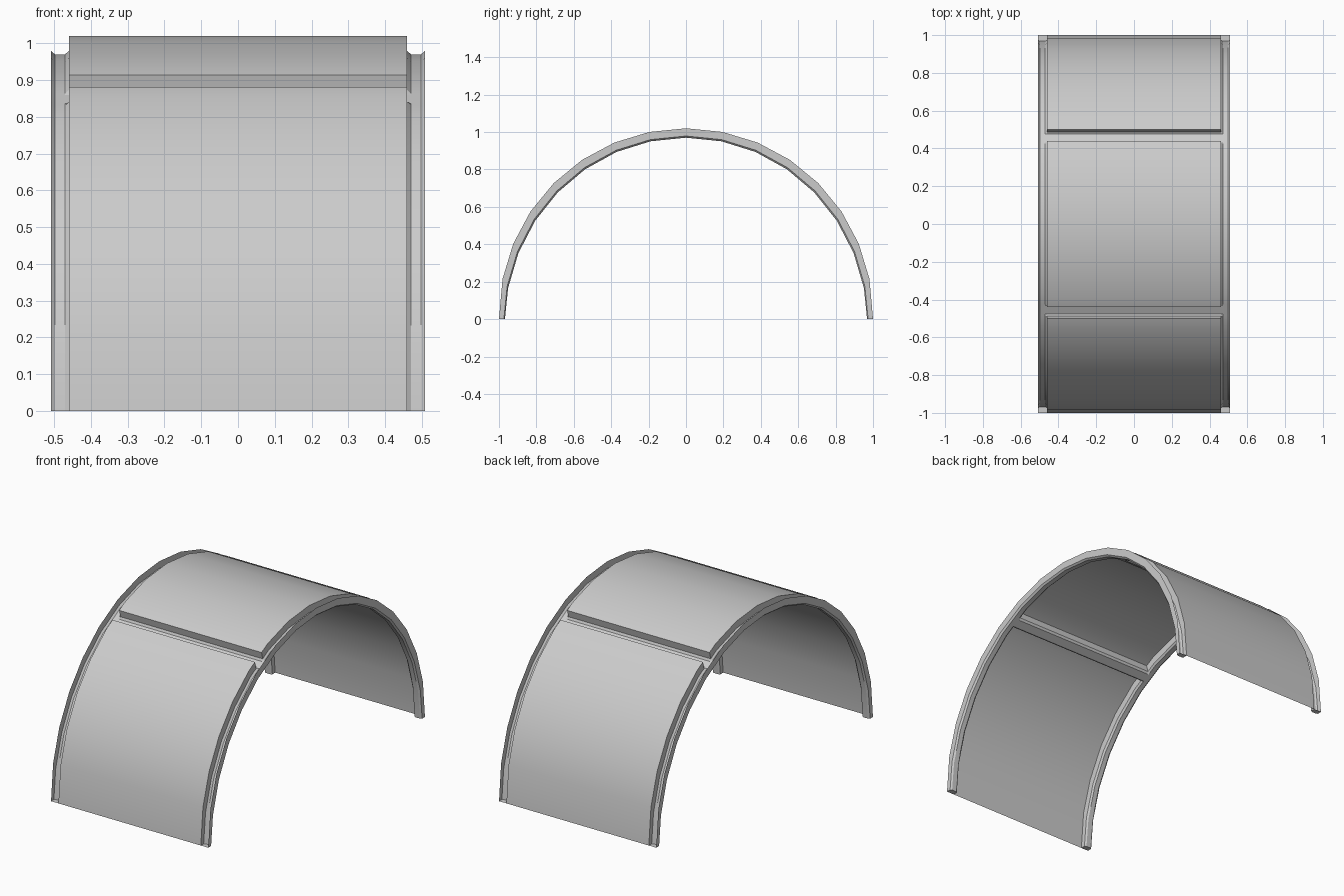
import bpy
import math

if "Cube" in bpy.data.objects:
    bpy.data.objects.remove(bpy.data.objects["Cube"])

SEG = 16                      # facets along the arch
GROOVES = (5.32, 10.33)       # where each cross groove starts, in facets
GW = 0.35                     # groove width, in facets
CH = 0.05                     # chamfer of the groove floor, in facets
LIP = 0.82                    # depth where the channel chamfer begins


def vertex(i, inner):
    """Facet corner on the outer skin or on the channel floor."""
    a = math.pi * i / SEG
    if i in (0, SEG):
        return (-math.copysign(0.968 if inner else 1.0, math.cos(a)), 0.0)
    if inner:
        return (-0.97 * math.cos(a), math.sin(a) - 0.03)
    return (-math.cos(a), math.sin(a) + 0.02)


def point(x, t, d):
    """Point at width x, arch position t and depth d (0 skin, 1 floor)."""
    i = min(int(t), SEG - 1)
    f = t - i
    yz = []
    for k in (0, 1):
        o = vertex(i, False)[k] * (1 - f) + vertex(i + 1, False)[k] * f
        n = vertex(i, True)[k] * (1 - f) + vertex(i + 1, True)[k] * f
        yz.append(o + (n - o) * d)
    return (x, yz[0], yz[1])


def strip(name, rows, skip=lambda i, j: False, caps=False):
    """Sheet through equally long rows of points, with optional end caps."""
    n = len(rows[0])
    verts = [p for r in rows for p in r]
    faces = [(i * n + j, i * n + j + 1, (i + 1) * n + j + 1, (i + 1) * n + j)
             for i in range(len(rows) - 1) for j in range(n - 1) if not skip(i, j)]
    if caps:
        last = (len(rows) - 1) * n
        faces += [tuple(range(n))[::-1], tuple(range(last, last + n))]
    mesh = bpy.data.meshes.new(name)
    mesh.from_pydata(verts, [], faces)
    ob = bpy.data.objects.new(name, mesh)
    bpy.context.collection.objects.link(ob)
    bpy.context.view_layer.objects.active = ob
    ob.select_set(True)
    bpy.ops.object.shade_smooth_by_angle(angle=math.radians(20))
    ob.select_set(False)
    return ob


# Curved roof panels between the grooves
cuts = [0, GROOVES[0], GROOVES[0] + GW, GROOVES[1], GROOVES[1] + GW, SEG]
for name, a, b in (("front_panel", *cuts[0:2]), ("roof_panel", *cuts[2:4]),
                   ("back_panel", *cuts[4:6])):
    ts = [a] + [i for i in range(SEG + 1) if a < i < b] + [b]
    strip(name, [[point(x, t, 0) for x in (-0.46, 0.46)] for t in ts])

# Cross grooves pressed into the roof
for name, g in zip(("front_groove", "back_groove"), GROOVES):
    section = [(g, 0), (g, LIP), (g + CH, 1),
               (g + GW - CH, 1), (g + GW, LIP), (g + GW, 0)]
    strip(name, [[point(x, t, d) for x in (-0.46, 0.46)] for t, d in section])

# Side channels, open outwards, with the inner wall cut where grooves enter
stations = [(i, LIP) for i in range(SEG + 1)]
for g in GROOVES:
    stations += [(g, LIP), (g + CH, 1), (g + GW - CH, 1), (g + GW, LIP)]
stations.sort()


def in_groove(i):
    mid = (stations[i][0] + stations[i + 1][0]) / 2
    return any(g < mid < g + GW for g in GROOVES)


for name, s in (("left_channel", -1), ("right_channel", 1)):
    rows = []
    for t, d in stations:
        row = [point(s * x, t, e) for x, e in
               ((0.508, 0), (0.508, LIP), (0.498, 1), (0.47, 1), (0.46, d), (0.46, 0))]
        rows.append(row if s < 0 else row[::-1])
    wall = 4 if s < 0 else 0
    strip(name, rows, lambda i, j: j == wall and in_groove(i), caps=True)
